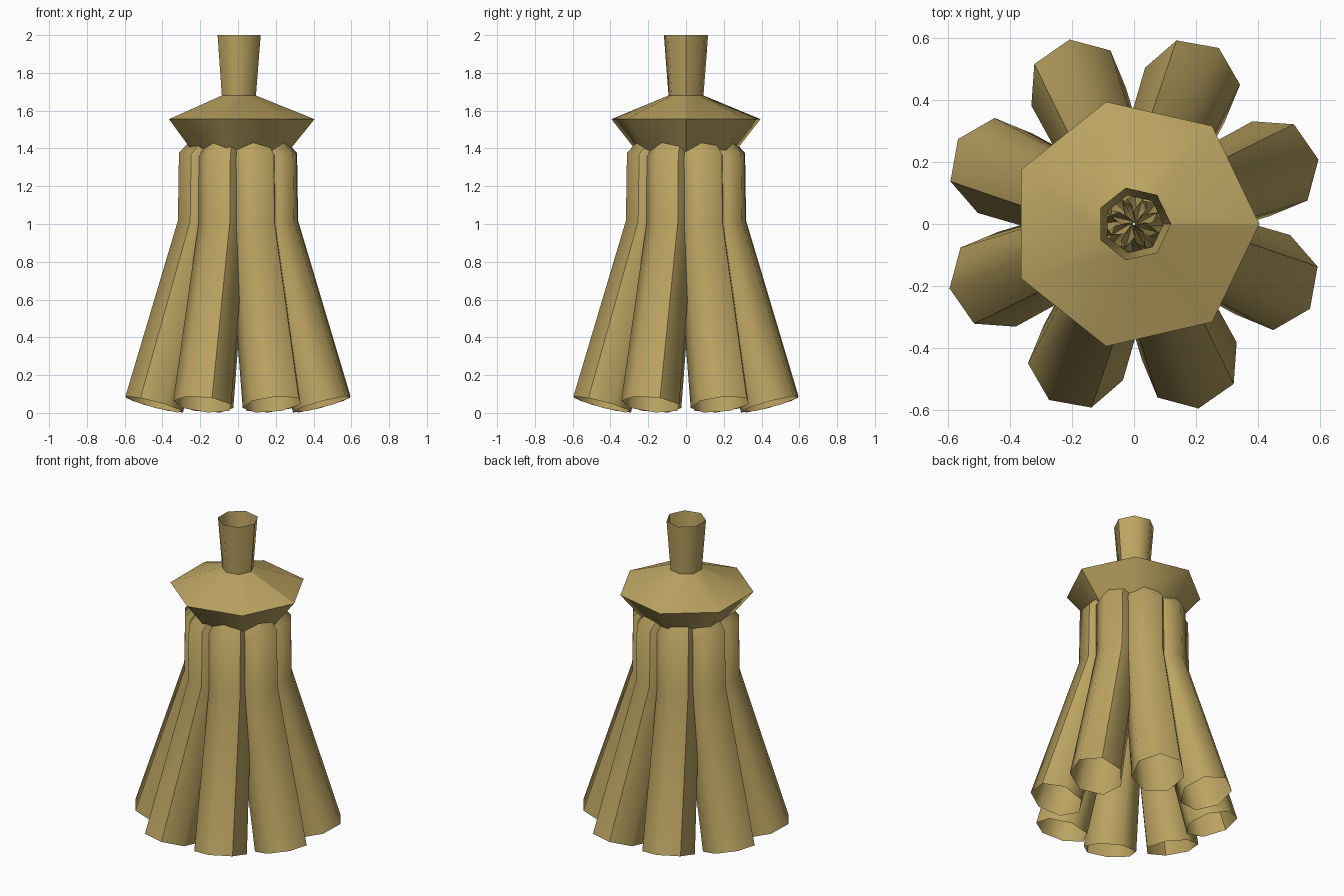
import bpy
import bmesh
from math import pi, sin, cos, atan2, radians
from mathutils import Vector, Matrix

cube = bpy.data.objects.get("Cube")
if cube:
    bpy.data.objects.remove(cube, do_unlink=True)

SIDES = 7
STEP = 2 * pi / SIDES

brass = bpy.data.materials.new("dull_gold")
brass.use_nodes = True
gold = (0.50, 0.37, 0.12, 1)
brass.diffuse_color = gold
brass.node_tree.nodes["Principled BSDF"].inputs["Base Color"].default_value = gold


def loft(name, rings):
    """Skin a list of equal rings as an open tube with one lengthwise seam."""
    bm = bmesh.new()
    rows = [[bm.verts.new(p) for p in ring] for ring in rings]
    for low, high in zip(rows, rows[1:]):
        for i in range(len(low) - 1):
            bm.faces.new((low[i], low[i + 1], high[i + 1], high[i]))
    mesh = bpy.data.meshes.new(name)
    bm.to_mesh(mesh)
    bm.free()
    mesh.materials.append(brass)
    obj = bpy.data.objects.new(name, mesh)
    bpy.context.collection.objects.link(obj)
    bpy.ops.object.select_all(action='DESELECT')
    obj.select_set(True)
    bpy.context.view_layer.objects.active = obj
    bpy.ops.object.shade_smooth_by_angle(angle=radians(60))
    return obj


def tube_rings(path, phase):
    """Seven-sided rings along (distance, height, radius), mitred at each bend."""
    points = [Vector((d, 0, z)) for d, z, r in path]
    rings = []
    for i, (p, (d, z, r)) in enumerate(zip(points, path)):
        before = (p - points[i - 1]).normalized() if i else Vector()
        after = (points[i + 1] - p).normalized() if i + 1 < len(points) else Vector()
        along = (before + after).normalized()
        tilt = Matrix.Rotation(atan2(along.x, along.z), 3, 'Y')
        rings.append([p + tilt @ Vector((r * cos(phase + k * STEP),
                                         r * sin(phase + k * STEP), 0))
                      for k in range(SIDES + 1)])
    return rings


# Collar and neck: one turned profile with an open mouth
profile = [(0, 1.28, 0.18), (0, 1.40, 0.28), (0, 1.555, 0.405),
           (0, 1.68, 0.095), (0, 2.0, 0.12)]
loft("collar_and_neck", tube_rings(profile, 0))

# Eight splayed pipes, bent in at the top to meet under the collar
pipe = [(0.48, 0.045, 0.16), (0.207, 1.0, 0.13),
        (0.205, 1.34, 0.13), (0.05, 1.58, 0.06)]
for n in range(8):
    turn = Matrix.Rotation(radians(22.5 + 45 * n), 3, 'Z')
    rings = tube_rings(pipe, pi / 2 - STEP)
    loft(f"pipe_{n + 1}", [[turn @ p for p in ring] for ring in rings])
